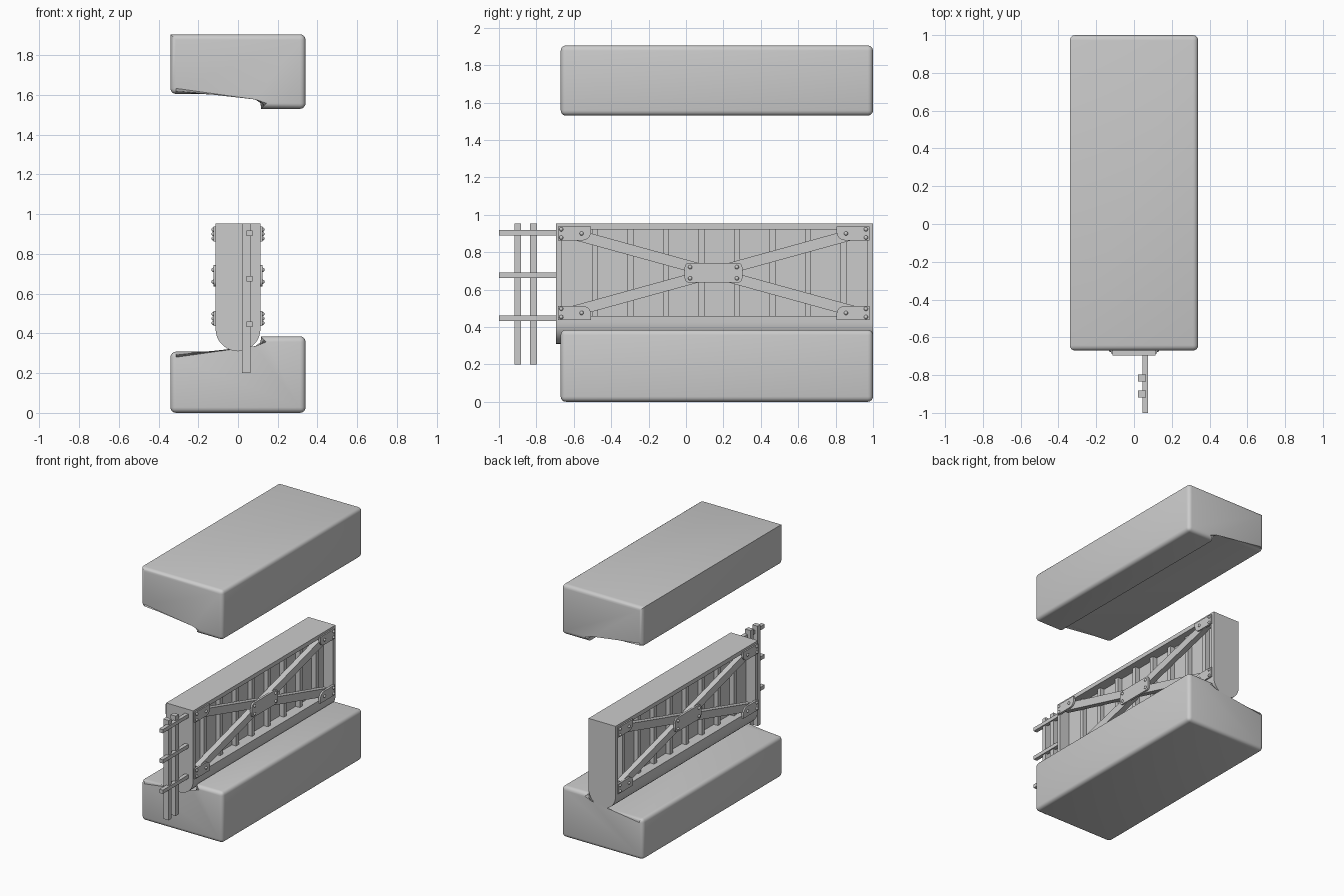
import bpy, bmesh, math

if "Cube" in bpy.data.objects:
    bpy.data.objects.remove(bpy.data.objects["Cube"])


def finish(name, bm, angle=None):
    bmesh.ops.recalc_face_normals(bm, faces=bm.faces)
    me = bpy.data.meshes.new(name)
    bm.to_mesh(me)
    bm.free()
    ob = bpy.data.objects.new(name, me)
    bpy.context.collection.objects.link(ob)
    if angle:
        bpy.ops.object.select_all(action='DESELECT')
        ob.select_set(True)
        bpy.context.view_layer.objects.active = ob
        bpy.ops.object.shade_smooth_by_angle(angle=math.radians(angle))
    return ob


def prism(bm, pts, d0, d1, axis):
    """Extrude an outline: axis 'y' takes (x, z) points, axis 'x' takes (y, z)."""
    def place(p, d):
        return (p[0], d, p[1]) if axis == 'y' else (d, p[0], p[1])
    a = [bm.verts.new(place(p, d0)) for p in pts]
    b = [bm.verts.new(place(p, d1)) for p in pts]
    bm.faces.new(a)
    bm.faces.new(b[::-1])
    for i in range(len(pts)):
        j = (i + 1) % len(pts)
        bm.faces.new((a[i], b[i], b[j], a[j]))


def box(bm, x0, x1, y0, y1, z0, z1):
    prism(bm, [(x0, z0), (x1, z0), (x1, z1), (x0, z1)], y0, y1, 'y')


def rounded_rect(y0, y1, z0, z1, r, corners):
    """Outline from lower left, counter-clockwise; corners says which are round."""
    out = []
    cs = [(y0 + r, z0 + r, 180), (y1 - r, z0 + r, 270), (y1 - r, z1 - r, 0), (y0 + r, z1 - r, 90)]
    sharp = [(y0, z0), (y1, z0), (y1, z1), (y0, z1)]
    for i, (cy, cz, s) in enumerate(cs):
        if i in corners:
            for k in range(6):
                t = math.radians(s + 18 * k)
                out.append((cy + r * math.cos(t), cz + r * math.sin(t)))
        else:
            out.append(sharp[i])
    return out


# Stepped stone blocks, long step edges left sharp
def block(name, pts, sharp_xz=()):
    bm = bmesh.new()
    prism(bm, pts, -0.67, 1.0, 'y')
    edges = []
    for e in bm.edges:
        a, b = (v.co for v in e.verts)
        along_y = abs(a.y - b.y) > 0.5
        if along_y and any(abs(a.x - x) < 1e-4 and abs(a.z - z) < 1e-4 for x, z in sharp_xz):
            continue
        edges.append(e)
    bmesh.ops.bevel(bm, geom=edges, offset=0.028, segments=4, profile=0.5, affect='EDGES')
    finish(name, bm, 40)


block("lower_block", [(-.34, 0), (.34, 0), (.34, .385), (.115, .385), (.115, .308), (-.34, .308)],
      [(.115, .385), (.115, .308)])
block("upper_block", [(-.34, 1.905), (.34, 1.905), (.34, 1.53), (.115, 1.53), (.115, 1.605), (-.34, 1.605)],
      [(.115, 1.53), (.115, 1.605), (-.34, 1.905)])

# Gate frame: end plates, rounded bottom beam and top beam
W = 0.113
arc = [(W * math.cos(math.radians(t)), 0.423 + W * math.sin(math.radians(t)))
       for t in range(180, 361, 10)]
bm = bmesh.new()
for y0, y1 in ((-.695, -.665), (.97, 1.0)):
    prism(bm, arc + [(W, .953), (-W, .953)], y0, y1, 'y')
prism(bm, arc + [(W, .458), (-W, .458)], -.665, .97, 'y')
box(bm, -W, W, -.665, .97, .922, .953)
finish("gate_frame", bm, 30)

# Recessed panel with vertical ribs on both faces
bm = bmesh.new()
box(bm, -.035, .035, -.665, .97, .458, .922)
finish("gate_panel", bm)
bm = bmesh.new()
for i in range(8):
    y = -.487 + .19 * i
    box(bm, -.07, .07, y - .016, y + .016, .458, .922)
finish("gate_ribs", bm)

CY, CZ = 0.147, 0.69
for side, label in ((1, "right"), (-1, "left")):
    # Crossed braces
    bm = bmesh.new()
    for sz in (1, -1):
        dy, dz = .77, .212 * sz
        n = math.hypot(dy, dz)
        ny, nz = -dz / n * .029, dy / n * .029
        prism(bm, [(CY - dy + ny, CZ - dz + nz), (CY - dy - ny, CZ - dz - nz),
                   (CY + dy - ny, CZ + dz - nz), (CY + dy + ny, CZ + dz + nz)],
              side * .07, side * (.111 + .001 * sz), 'x')
    finish("cross_braces_" + label, bm)

    # Corner and centre plates
    bm = bmesh.new()
    bolts = []
    x0, x1 = side * .106, side * .123
    for y0, y1, z0, z1, c in ((-.685, -.508, .863, .937, 1), (.805, .98, .863, .937, 0),
                              (-.685, -.508, .437, .513, 2), (.805, .98, .437, .513, 3)):
        prism(bm, rounded_rect(y0, y1, z0, z1, .045, [c]), x0, x1, 'x')
        yo = y0 + .018 if y0 < 0 else y1 - .018
        yi = y1 - .05 if y0 < 0 else y0 + .05
        zm = (z0 + z1) / 2
        bolts += [(yo, zm - .022), (yo, zm + .022), (yi, zm)]
    prism(bm, rounded_rect(CY - .154, CY + .154, .637, .743, .025, range(4)), x0, x1, 'x')
    bolts += [(CY + a * .125, CZ + b * .03) for a in (1, -1) for b in (1, -1)]
    finish("brace_plates_" + label, bm, 30)

    # Small domed bolts
    bm = bmesh.new()
    for y, z in bolts:
        vs = bmesh.ops.create_uvsphere(bm, u_segments=10, v_segments=6, radius=.011)['verts']
        bmesh.ops.translate(bm, verts=vs, vec=(side * .123, y, z))
    finish("bolts_" + label, bm, 60)

# Ladder-like fence at the front: two posts and three rails
bm = bmesh.new()
for y in (-.9, -.815):
    box(bm, .02, .064, y - .018, y + .018, .2, .953)
finish("fence_posts", bm)
bm = bmesh.new()
for z in (.447, .676, .904):
    box(bm, .044, .073, -1.0, -.69, z - .014, z + .014)
finish("fence_rails", bm)
